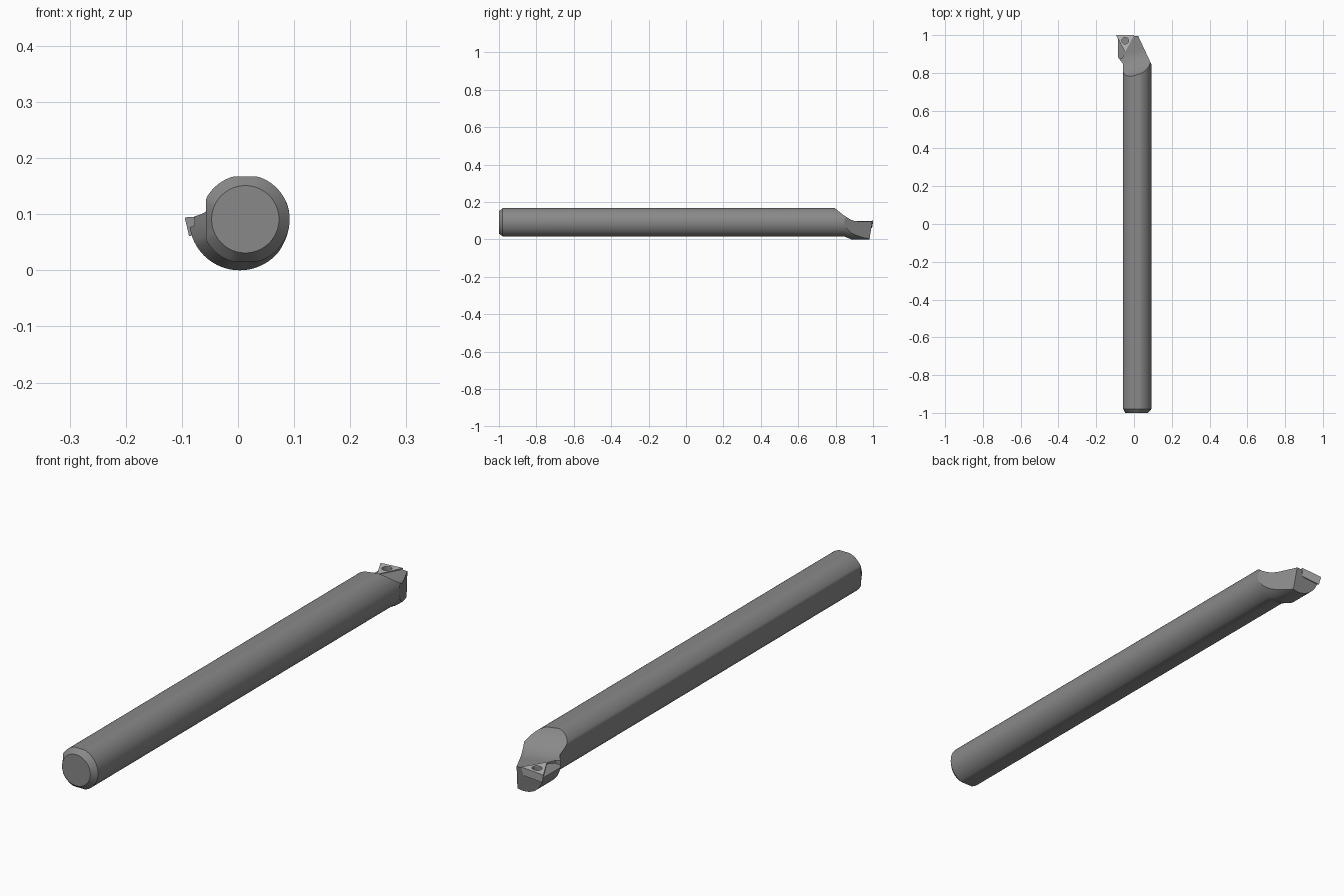
import bpy, bmesh, math
from mathutils import Vector

if "Cube" in bpy.data.objects:
    bpy.data.objects.remove(bpy.data.objects["Cube"])


def make_object(name, bm):
    bmesh.ops.recalc_face_normals(bm, faces=bm.faces)
    mesh = bpy.data.meshes.new(name)
    bm.to_mesh(mesh)
    bm.free()
    obj = bpy.data.objects.new(name, mesh)
    bpy.context.collection.objects.link(obj)
    return obj


def loft(name, rings, cuts=()):
    """Skin a list of equal-length rings, cap the ends, then slice by planes."""
    bm = bmesh.new()
    loops = [[bm.verts.new(p) for p in ring] for ring in rings]
    n = len(loops[0])
    for a, b in zip(loops, loops[1:]):
        for i in range(n):
            j = (i + 1) % n
            bm.faces.new((a[i], a[j], b[j], b[i]))
    bm.faces.new(loops[0])
    bm.faces.new(loops[-1])
    bmesh.ops.recalc_face_normals(bm, faces=bm.faces)
    for point, normal in cuts:
        res = bmesh.ops.bisect_plane(bm, geom=bm.verts[:] + bm.edges[:] + bm.faces[:],
                                     plane_co=point, plane_no=normal, clear_outer=True)
        edges = [e for e in res["geom_cut"] if isinstance(e, bmesh.types.BMEdge)]
        bmesh.ops.holes_fill(bm, edges=edges)
    return make_object(name, bm)


def subtract(obj, cutter):
    mod = obj.modifiers.new("cut", 'BOOLEAN')
    mod.operation = 'DIFFERENCE'
    mod.solver = 'EXACT'
    mod.object = cutter
    bpy.context.view_layer.objects.active = obj
    bpy.ops.object.modifier_apply(modifier=mod.name)
    bpy.data.objects.remove(cutter)


def finish(obj, degrees, grey):
    bpy.ops.object.select_all(action='DESELECT')
    obj.select_set(True)
    bpy.context.view_layer.objects.active = obj
    bpy.ops.object.shade_smooth_by_angle(angle=math.radians(degrees))
    mat = bpy.data.materials.new(obj.name + "_steel")
    mat.diffuse_color = (grey, grey, grey, 1.0)
    mat.use_nodes = True
    mat.node_tree.nodes["Principled BSDF"].inputs["Base Color"].default_value = mat.diffuse_color
    obj.data.materials.clear()
    obj.data.materials.append(mat)


def circle(y, cx, cz, r, flats=False, n=96):
    ring = []
    for i in range(n):
        a = math.tau * i / n
        x, z = cx + r * math.cos(a), cz + r * math.sin(a)
        if flats:
            x, z = max(x, -0.057), min(max(z, 0.016), 0.167)
        ring.append((x, y, z))
    return ring


# Bar: chamfered shank with flats, flaring into the offset round head
SHANK, HEAD = (0.013, 0.091), (0.003, 0.09)
bar = loft("bar", [
    circle(-1.0, *SHANK, 0.06, True),
    circle(-0.98, *SHANK, 0.079, True),
    circle(0.845, *SHANK, 0.079, True),
    circle(0.885, *HEAD, 0.09),
    circle(1.02, *HEAD, 0.09),
], cuts=[
    (Vector((0.02, 1.0, 0.0)), Vector((0.15, 0.07, 0.0))),      # slanted right side
    (Vector((0.0, 0.997, 0.1)), Vector((0.0, 0.1, -0.016))),    # leaning front end
])

# Concave chip scoop, skewed across the bar
R, FLOOR = 0.155, 0.095
profile = []
for i in range(25):
    a = math.pi + math.pi / 2 * i / 24
    profile.append((0.92 + R * math.cos(a), FLOOR + R + R * math.sin(a)))
profile += [(1.1, FLOOR), (1.1, FLOOR + R)]
scoop = loft("scoop_cutter", [
    [(x, y + 0.3 * (x - 0.013), z) for y, z in profile] for x in (-0.2, 0.2)])
subtract(bar, scoop)

# Sloping relief left of the insert, so its side edge stands clear
relief_plan = [(-0.08, 1.03), (-0.048, 0.907), (-0.062, 0.88), (-0.13, 0.85), (-0.13, 1.03)]
relief = loft("relief_cutter", [
    [(x, y, 0.107 + 0.35 * x) for x, y in relief_plan],
    [(x, y, 0.15) for x, y in relief_plan]])
subtract(bar, relief)

# Triangular cutting insert with relief taper and slight tilt
corners = [(-0.095, 1.0), (0.001, 1.0), (-0.047, 0.91)]
cx, cy = -0.047, 0.97


def insert_ring(scale, drop):
    return [(cx + (x - cx) * scale, cy + (y - cy) * scale, 0.1 + 0.06 * x - drop)
            for x, y in corners]


insert = loft("cutting_insert", [insert_ring(1.0, 0.0), insert_ring(0.84, 0.033)])


def hole_cutter():
    return loft("hole_cutter", [
        [(cx + 0.018 * math.cos(math.tau * i / 32), cy + 0.018 * math.sin(math.tau * i / 32), z)
         for i in range(32)] for z in (0.08, 0.13)])


# Screw hole through the insert and into the seat
subtract(insert, hole_cutter())
subtract(bar, hole_cutter())
finish(bar, 20, 0.25)
finish(insert, 20, 0.5)
